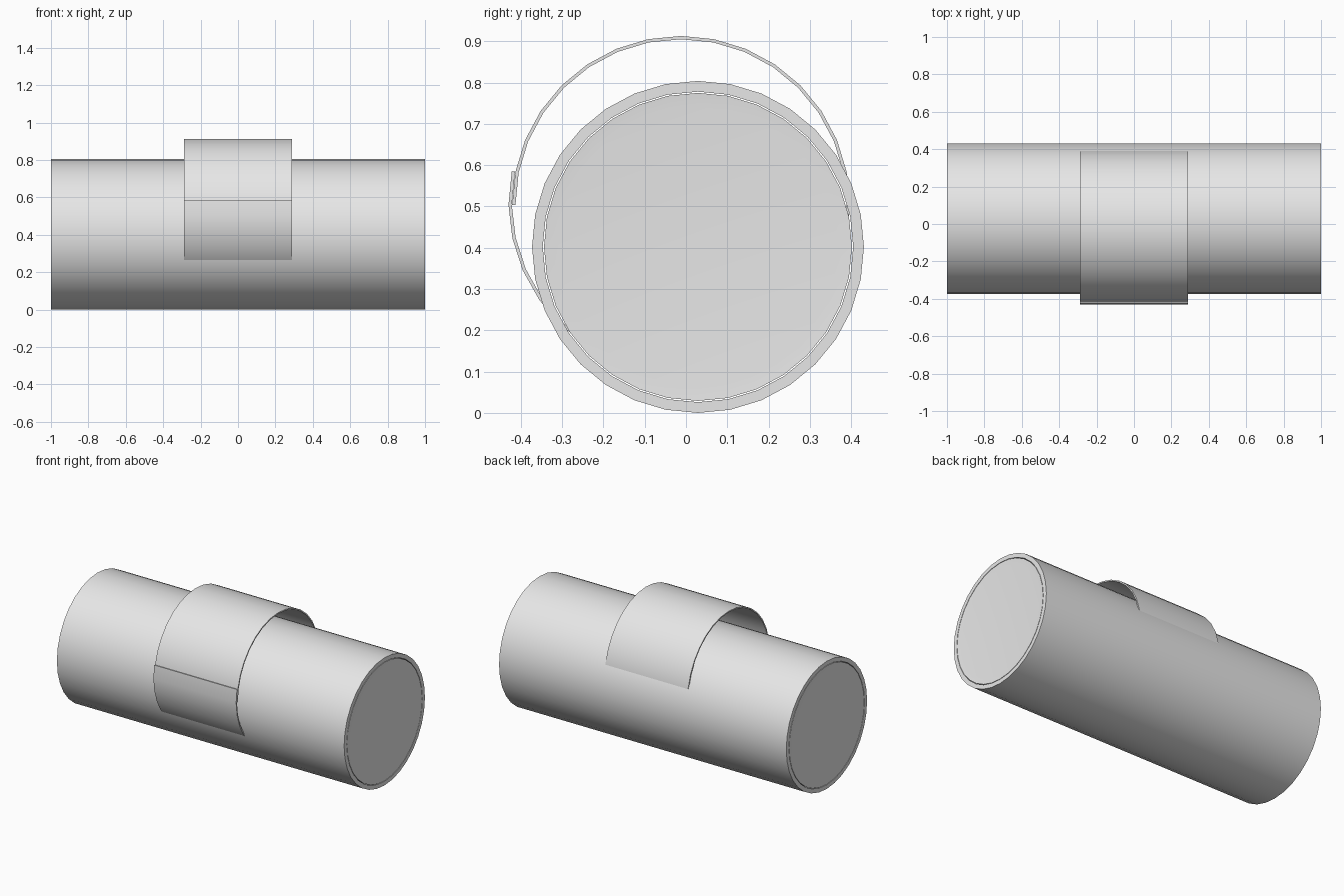
import bpy, bmesh, math

if "Cube" in bpy.data.objects:
    bpy.data.objects.remove(bpy.data.objects["Cube"])

SIDES = 32
CY, CZ = 0.029, 0.402            # axis of the tube

grey = bpy.data.materials.new("light_grey")
grey.diffuse_color = (0.8, 0.8, 0.8, 1)
grey.use_nodes = True
grey.node_tree.nodes["Principled BSDF"].inputs["Base Color"].default_value = grey.diffuse_color


def finish(name, bm):
    bmesh.ops.recalc_face_normals(bm, faces=bm.faces)
    mesh = bpy.data.meshes.new(name)
    bm.to_mesh(mesh)
    bm.free()
    obj = bpy.data.objects.new(name, mesh)
    bpy.context.collection.objects.link(obj)
    mesh.materials.append(grey)
    bpy.ops.object.select_all(action='DESELECT')
    bpy.context.view_layer.objects.active = obj
    obj.select_set(True)
    bpy.ops.object.shade_smooth_by_angle(angle=math.radians(30))
    return obj


def lathe(name, profile, closed):
    """Turn an (x, radius) profile around the tube axis."""
    bm = bmesh.new()
    rings = []
    for x, r in profile:
        rings.append([bm.verts.new((x, CY + r * math.cos(a), CZ + r * math.sin(a)))
                      for a in (2 * math.pi * i / SIDES for i in range(SIDES))])
    pairs = list(zip(rings, rings[1:]))
    if closed:
        pairs.append((rings[-1], rings[0]))
    else:
        bm.faces.new(rings[0])
        bm.faces.new(rings[-1])
    for a, b in pairs:
        for i in range(SIDES):
            j = (i + 1) % SIDES
            bm.faces.new((a[i], a[j], b[j], b[i]))
    return finish(name, bm)


# Hollow outer tube
lathe("outer_tube", [(-1, 0.402), (1, 0.402), (1, 0.376), (-1, 0.376)], True)

# Solid core with shallow dished ends
lathe("core", [(-0.997, 0.338), (-1, 0.373), (1, 0.373), (0.997, 0.338)], False)

# Wrapped band: one turn plus an overlapping outer end on the front
bm = bmesh.new()
half, thick, by, bz = 0.288, 0.008, -0.012, 0.504
step = 2 * math.pi / SIDES
sections = []
for i in range(SIDES + 2):
    # runs from the inner end (front) over the top and underneath to the outer end
    a = math.pi - i * step
    lift = 0.009 * max(0, (i - SIDES + 6) / 6)
    r = 0.409 + min(lift, 0.009)
    sections.append([bm.verts.new((x, by + q * math.cos(a), bz + q * math.sin(a)))
                     for x, q in ((-half, r), (half, r),
                                  (half, r - thick), (-half, r - thick))])
for s, t in zip(sections, sections[1:]):
    for k in range(4):
        m = (k + 1) % 4
        bm.faces.new((s[k], s[m], t[m], t[k]))
bm.faces.new(sections[0])
bm.faces.new(sections[-1])
finish("wrapped_band", bm)
